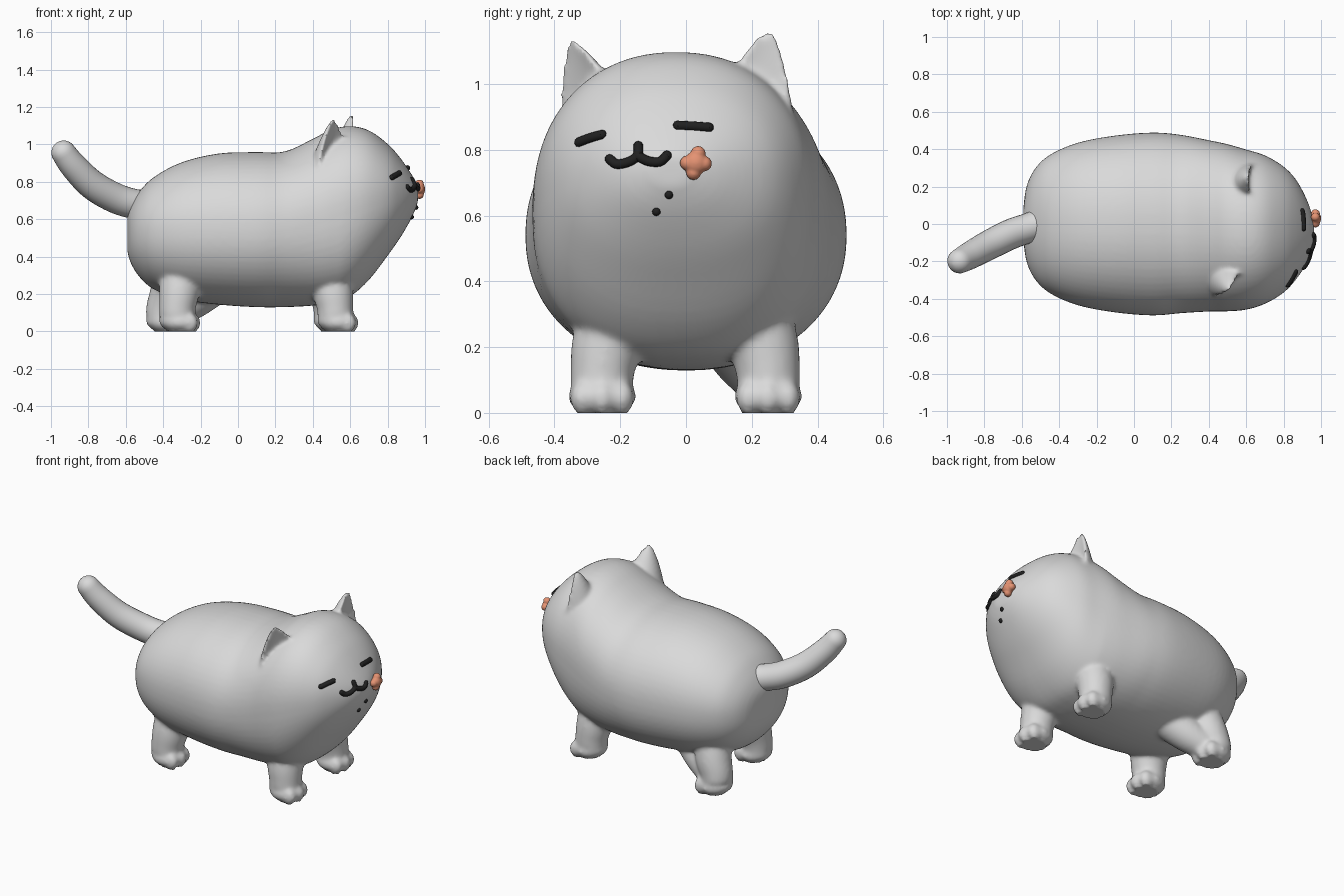
import bpy, bmesh, math
from mathutils import Vector, Matrix
from mathutils.bvhtree import BVHTree

if "Cube" in bpy.data.objects:
    bpy.data.objects.remove(bpy.data.objects["Cube"])


def material(name, rgb):
    m = bpy.data.materials.new(name)
    m.diffuse_color = (*rgb, 1)
    m.use_nodes = True
    m.node_tree.nodes["Principled BSDF"].inputs["Base Color"].default_value = m.diffuse_color
    return m


GREY = material("light grey", (0.7, 0.7, 0.7))
BLACK = material("black", (0.015, 0.015, 0.015))
CORAL = material("coral", (0.78, 0.29, 0.17))


def add_object(name, bm, mat):
    bmesh.ops.recalc_face_normals(bm, faces=bm.faces[:])
    me = bpy.data.meshes.new(name)
    bm.to_mesh(me)
    bm.free()
    me.materials.append(mat)
    for p in me.polygons:
        p.use_smooth = True
    ob = bpy.data.objects.new(name, me)
    bpy.context.collection.objects.link(ob)
    return ob


def blend(ob, voxel, iterations):
    """Fuse overlapping shells into one soft skin."""
    rm = ob.modifiers.new("blend", 'REMESH')
    rm.mode, rm.voxel_size = 'VOXEL', voxel
    sm = ob.modifiers.new("soften", 'SMOOTH')
    sm.factor, sm.iterations = 0.5, iterations
    mat = ob.data.materials[0]
    me = bpy.data.meshes.new_from_object(ob.evaluated_get(bpy.context.evaluated_depsgraph_get()))
    ob.modifiers.clear()
    ob.data = me
    me.materials.clear()
    me.materials.append(mat)
    for p in me.polygons:
        p.use_smooth = True
        p.material_index = 0
    return me


def loft(bm, rings):
    loops = [[bm.verts.new(p) for p in r] for r in rings]
    n = len(loops[0])
    for a, b in zip(loops, loops[1:]):
        for i in range(n):
            j = (i + 1) % n
            bm.faces.new((a[i], a[j], b[j], b[i]))
    bm.faces.new(loops[0])
    bm.faces.new(loops[-1])


def smooth_path(pts, steps):
    """Catmull-Rom interpolation of equal-length tuples."""
    out = []
    for i in range(len(pts) - 1):
        p = [pts[max(i - 1, 0)], pts[i], pts[i + 1], pts[min(i + 2, len(pts) - 1)]]
        for s in range(steps):
            t = s / steps
            out.append([0.5 * (2 * b + (c - a) * t + (2 * a - 5 * b + 4 * c - d) * t * t
                               + (3 * b - a - 3 * c + d) * t ** 3) for a, b, c, d in zip(*p)])
    return out + [list(pts[-1])]


def tube(bm, pts, n=24, round_end=False):
    """Round tube through (x, y, z, radius) points."""
    pts = smooth_path(pts, 6)
    if round_end:
        end, prev = Vector(pts[-1][:3]), Vector(pts[-2][:3])
        d, r = (end - prev).normalized(), pts[-1][3]
        for k in range(1, 7):
            a = k / 6 * math.radians(87)
            pts.append([*(end + d * r * math.sin(a)), r * math.cos(a)])
    rings = []
    for i, p in enumerate(pts):
        d = Vector(pts[min(i + 1, len(pts) - 1)][:3]) - Vector(pts[max(i - 1, 0)][:3])
        q = d.to_track_quat('Z', 'Y')
        rings.append([Vector(p[:3]) + q @ Vector((math.cos(a), math.sin(a), 0)) * p[3]
                      for a in (2 * math.pi * k / n for k in range(n))])
    loft(bm, rings)


def ball(bm, centre, radii, seg=20):
    bmesh.ops.create_uvsphere(bm, u_segments=seg, v_segments=seg // 2, radius=1,
                              matrix=Matrix.Translation(centre) @ Matrix.Diagonal((*radii, 1)))


def ear(bm, base, tip, depth, width, yaw):
    """Rounded cone with a slightly hollow front."""
    base, tip, rot = Vector(base), Vector(tip), Matrix.Rotation(math.radians(yaw), 3, 'Z')
    rings = []
    for k in range(19):
        t = min(math.sin(k / 18 * math.pi / 2), 0.998)
        s = 0.7 * (1 - t) + 0.3 * math.sqrt(1 - t * t)
        ring = []
        for i in range(32):
            a = 2 * math.pi * i / 32
            c = math.cos(a)
            fwd = -0.2 * c if c > 0 else c
            ring.append(base.lerp(tip, t) + rot @ Vector((fwd * depth * s, math.sin(a) * width * s, 0)))
        rings.append(ring)
    loft(bm, rings)


# Body and head: sections (x, centre y, half width, bottom z, widest z, top z)
SECTIONS = [
    (-.592, 0, .08, .43, .52, .62), (-.575, 0, .20, .37, .52, .67),
    (-.53, 0, .295, .295, .53, .745), (-.45, 0, .37, .225, .54, .825),
    (-.30, 0, .435, .17, .54, .905), (-.10, 0, .473, .143, .54, .952),
    (.10, 0, .489, .13, .54, .959), (.25, 0, .477, .13, .55, .962),
    (.40, -.01, .458, .138, .59, 1.03), (.50, -.02, .447, .153, .63, 1.08),
    (.60, -.03, .428, .188, .66, 1.098), (.70, -.03, .397, .275, .69, 1.075),
    (.80, -.03, .337, .405, .71, 1.003), (.87, -.03, .262, .505, .72, .925),
    (.93, -.04, .157, .61, .73, .837), (.962, -.045, .06, .69, .74, .78)]
bm = bmesh.new()
rings = []
for x, yc, hw, zb, zm, zt in smooth_path(SECTIONS, 4):
    chest = max(0, 1 - abs(x - .55) / .35)
    ring = []
    for i in range(64):
        a = 2 * math.pi * i / 64
        c, s = math.cos(a), math.sin(a)
        e = 2 / (2.15 if s > 0 else 2.15 + .35 * chest)
        h = (zt - zm) if s > 0 else (zm - zb)
        ring.append((x, yc + hw * math.copysign(abs(c) ** e, c),
                     zm + h * math.copysign(abs(s) ** e, s)))
    rings.append(ring)
loft(bm, rings)

# Legs with paws and toes; the tops lean into the body
for x, y, lean in ((.52, -.255, -.03), (.50, .25, -.03), (-.325, -.255, .03), (-.395, .25, .09)):
    tube(bm, [(x + lean, y * .7, .42, .11), (x + lean * .4, y * .93, .22, .108),
              (x, y, .12, .097), (x, y, .04, .096)])
    ball(bm, (x + .015, y, .05), (.105, .105, .062))
    for dy in (-.06, 0, .06):
        ball(bm, (x + .08 - abs(dy) * .25, y + dy, .045), (.047, .038, .052))
# Thigh fold of the far hind leg
tube(bm, [(-.13, .13, .25, .11), (-.25, .19, .16, .1), (-.38, .25, .08, .075)])

# Ears
ear(bm, (.535, -.275, .88), (.515, -.352, 1.14), .15, .155, -40)
ear(bm, (.645, .19, .90), (.618, .252, 1.172), .155, .14, 0)

# Blend body, legs and ears into one soft skin
body = add_object("body", bm, GREY)
skin = blend(body, 0.011, 12)
for v in skin.vertices:
    v.co.z = 0 if v.co.z < 0.006 else v.co.z

# Tail
bm = bmesh.new()
tube(bm, [(-.48, .01, .675, .08), (-.56, -.02, .683, .08), (-.66, -.055, .715, .081),
          (-.78, -.115, .785, .079), (-.88, -.17, .885, .073), (-.932, -.198, .955, .066)], round_end=True)
add_object("tail", bm, GREY)

# Face details, laid on the head by casting rays at it
tree = BVHTree.FromPolygons([v.co for v in skin.vertices], [tuple(p.vertices) for p in skin.polygons])


def on_face(y, z):
    hit = tree.ray_cast(Vector((2, y, z)), Vector((-1, 0, 0)))[0]
    return hit or Vector((.9, y, z))


def stroke(bm, pts, r):
    line = [(*on_face(y, z), r) for y, z in smooth_path(pts, 4)]
    tube(bm, line, 10)
    for p in (line[0], line[-1]):
        ball(bm, p[:3], (r, r, r), 10)


for name, pts in (("left_eye", [(-.325, .823), (-.29, .836), (-.255, .846)]),
                  ("right_eye", [(-.025, .874), (.02, .872), (.07, .868)])):
    bm = bmesh.new()
    stroke(bm, pts, .015)
    add_object(name, bm, BLACK)

bm = bmesh.new()
stroke(bm, [(-.232, .772), (-.21, .757), (-.175, .763), (-.148, .782), (-.145, .812)], .015)
stroke(bm, [(-.148, .782), (-.115, .766), (-.08, .764), (-.058, .783)], .015)
add_object("mouth", bm, BLACK)

bm = bmesh.new()
for y, z in ((-.052, .663), (-.09, .612)):
    ball(bm, on_face(y, z), (.013, .013, .013), 12)
add_object("chin_dots", bm, BLACK)

# Four-lobed coral nose
bm = bmesh.new()
ball(bm, (.972, .03, .76), (.029, .036, .036))
for dy, dz in ((.007, .029), (.026, -.002), (-.007, -.029), (-.026, .0)):
    ball(bm, (.97, .03 + dy, .76 + dz), (.024, .023, .023))
blend(add_object("nose", bm, CORAL), 0.004, 5)
